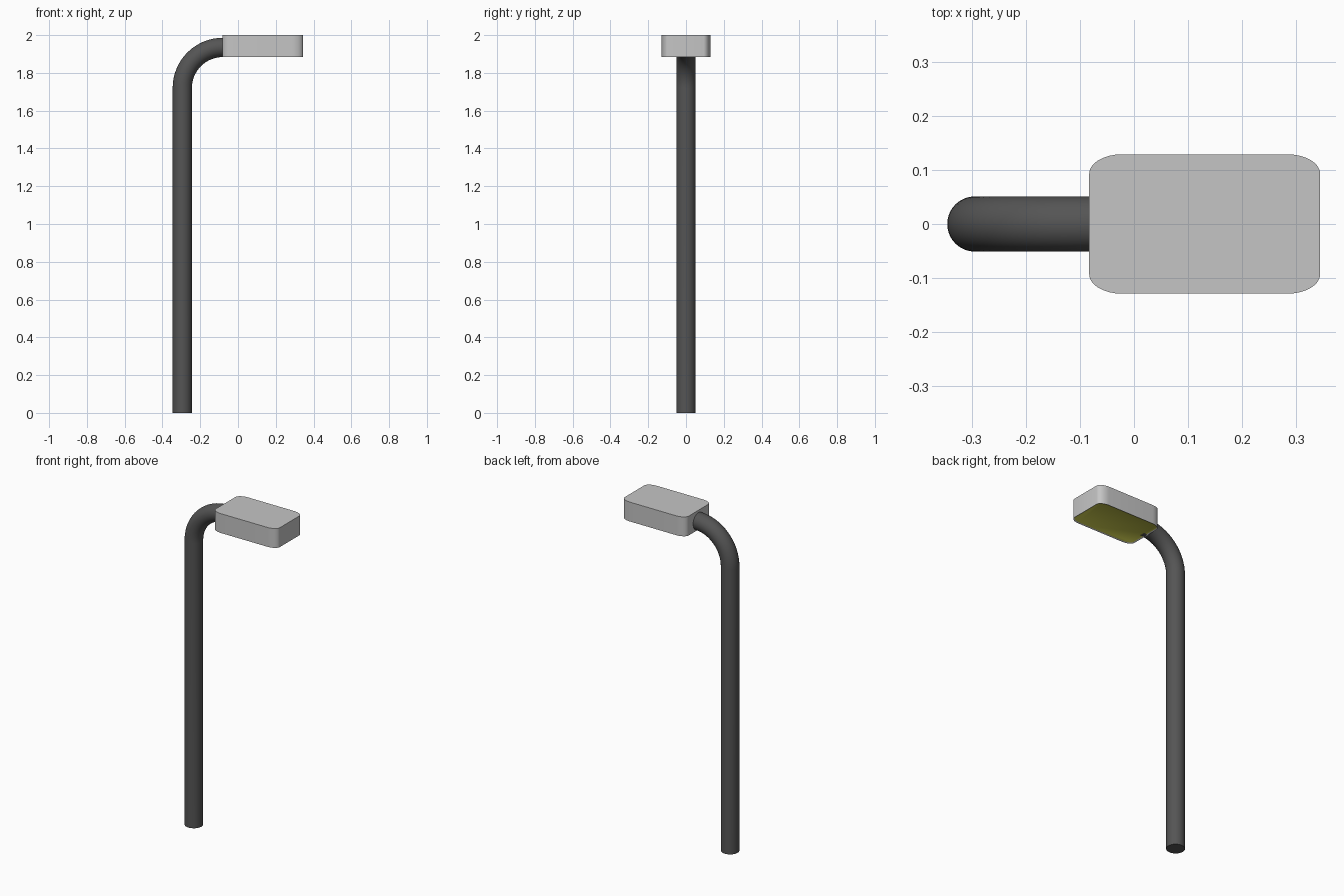
import bpy, bmesh, math

if "Cube" in bpy.data.objects:
    bpy.data.objects.remove(bpy.data.objects["Cube"])


def material(name, rgb):
    m = bpy.data.materials.new(name)
    m.diffuse_color = (*rgb, 1.0)
    m.use_nodes = True
    m.node_tree.nodes["Principled BSDF"].inputs["Base Color"].default_value = m.diffuse_color
    return m


def finish(bm, name, mats):
    bmesh.ops.recalc_face_normals(bm, faces=bm.faces)
    me = bpy.data.meshes.new(name)
    bm.to_mesh(me)
    bm.free()
    for m in mats:
        me.materials.append(m)
    ob = bpy.data.objects.new(name, me)
    bpy.context.collection.objects.link(ob)
    bpy.context.view_layer.objects.active = ob
    ob.select_set(True)
    bpy.ops.object.shade_smooth_by_angle(angle=math.radians(35))
    ob.select_set(False)
    return ob


dark_grey = material("dark_grey", (0.09, 0.09, 0.09))
light_grey = material("light_grey", (0.56, 0.56, 0.56))
yellow = material("lamp_yellow", (0.6, 0.6, 0.075))

# Bent pole: circular section swept up, round a quarter bend and into the head
PX, R, BEND, ZTOP, SIDES = -0.295, 0.051, 0.215, 1.935, 40
path = [(PX, 0.0, 0.0)]
for i in range(17):
    a = math.pi / 2 * i / 16
    path.append((PX + BEND * (1 - math.cos(a)), ZTOP - BEND + BEND * math.sin(a), a))
path.append((PX + BEND + 0.02, ZTOP, math.pi / 2))

bm = bmesh.new()
rings = []
for x, z, a in path:
    ring = []
    for k in range(SIDES):
        t = 2 * math.pi * k / SIDES
        u, v = R * math.cos(t), R * math.sin(t)
        ring.append(bm.verts.new((x + u * math.cos(a), v, z - u * math.sin(a))))
    rings.append(ring)
for r0, r1 in zip(rings, rings[1:]):
    for k in range(SIDES):
        n = (k + 1) % SIDES
        bm.faces.new((r0[k], r0[n], r1[n], r1[k]))
bm.faces.new(rings[0])
bm.faces.new(rings[-1])
finish(bm, "pole", [dark_grey])

# Lamp head: box with elliptical corners in plan
CX, HX, HY, RX, RY, Z0, Z1 = 0.131, 0.214, 0.129, 0.06, 0.036, 1.883, 2.0
bm = bmesh.new()
outline = []
for q, (sx, sy) in enumerate([(1, 1), (-1, 1), (-1, -1), (1, -1)]):
    for i in range(9):
        a = math.pi / 2 * (q + i / 8)
        outline.append((CX + sx * (HX - RX) + RX * math.cos(a),
                        sy * (HY - RY) + RY * math.sin(a)))
low = [bm.verts.new((x, y, Z0)) for x, y in outline]
high = [bm.verts.new((x, y, Z1)) for x, y in outline]
count = len(outline)
for k in range(count):
    n = (k + 1) % count
    bm.faces.new((low[k], low[n], high[n], high[k]))
bm.faces.new(high)
bottom = bm.faces.new(low[::-1])
bm.normal_update()

# Glowing panel inset in the underside
bmesh.ops.inset_region(bm, faces=[bottom], thickness=0.006, use_even_offset=True)
bottom.material_index = 1
for v in bottom.verts:
    v.co.z += 0.004
finish(bm, "lamp_head", [light_grey, yellow])
